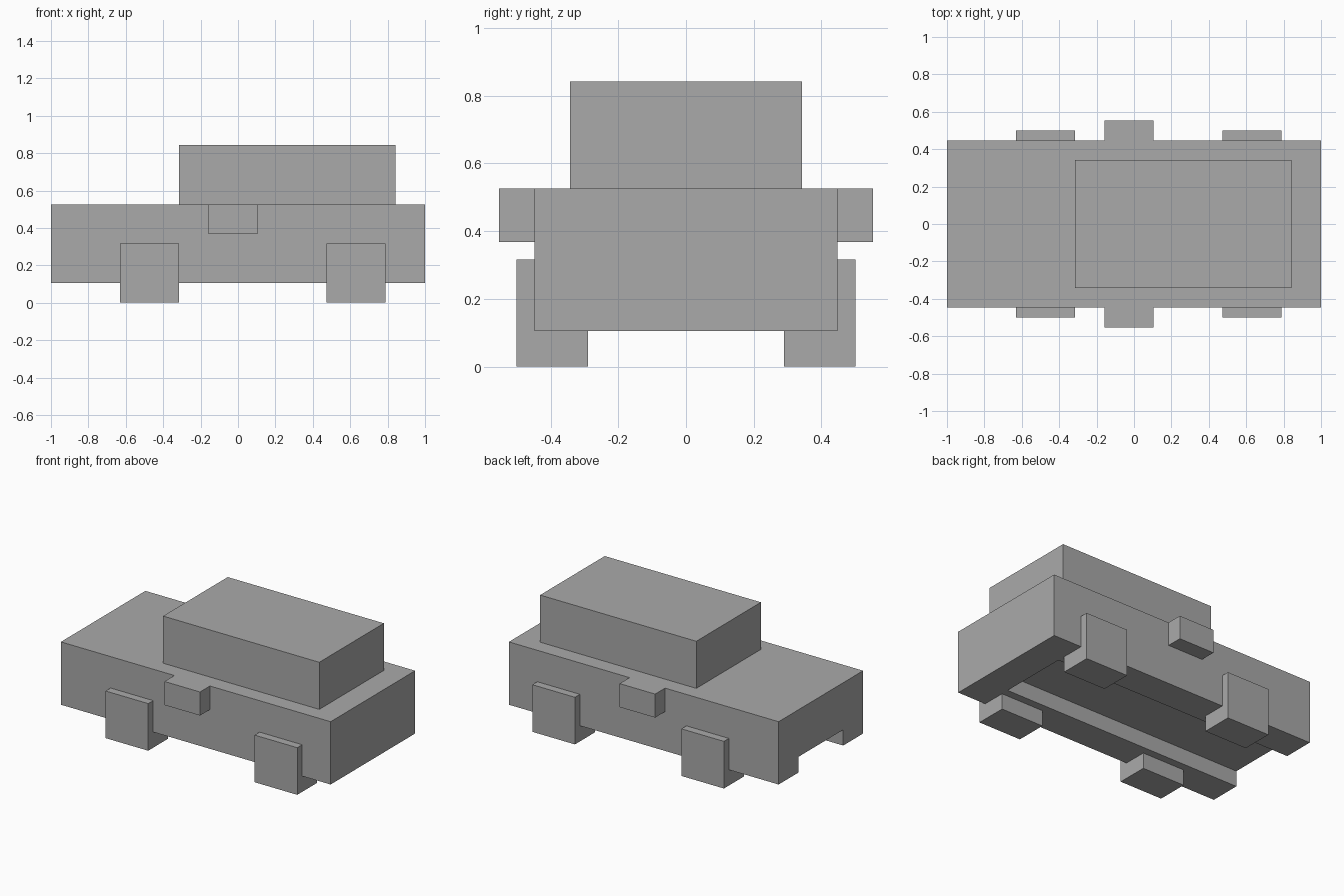
import bpy

U = 1 / 19  # one grid step of the blocky design

cube = bpy.data.objects.get("Cube")
if cube:
    bpy.data.objects.remove(cube, do_unlink=True)

grey = bpy.data.materials.new("plain_grey")
grey.use_nodes = True
colour = (0.4, 0.4, 0.4, 1)
grey.diffuse_color = colour
grey.node_tree.nodes["Principled BSDF"].inputs["Base Color"].default_value = colour


def block(name, x, y, z):
    """Box spanning the given (low, high) ranges in grid steps."""
    spans = (x, y, z)
    bpy.ops.mesh.primitive_cube_add(size=1, location=[sum(s) / 2 * U for s in spans])
    obj = bpy.context.object
    obj.name = name
    obj.scale = [(s[1] - s[0]) * U for s in spans]
    bpy.ops.object.transform_apply(location=False, rotation=False, scale=True)
    obj.data.materials.append(grey)
    return obj


# Body with an underside channel, open at one end
body = block("body", (-19, 19), (-8.5, 8.5), (2, 10))
cutter = block("channel_cutter", (-20, 15), (-4.5, 4.5), (1, 4))
cutter.hide_render = True
cut = body.modifiers.new("channel", 'BOOLEAN')
cut.operation = 'DIFFERENCE'
cut.solver = 'EXACT'
cut.object = cutter
bpy.context.view_layer.objects.active = body
bpy.ops.object.modifier_apply(modifier=cut.name)
bpy.data.objects.remove(cutter, do_unlink=True)

# Cabin
block("cabin", (-6, 16), (-6.5, 6.5), (10, 16))

# Wheels and mirrors on both sides
for side, s in (("front", -1), ("back", 1)):
    wheel_y = sorted((s * 5.5, s * 9.5))
    block(side + "_wheel_a", (-12, -6), wheel_y, (0, 6))
    block(side + "_wheel_b", (9, 15), wheel_y, (0, 6))
    block(side + "_mirror", (-3, 2), sorted((s * 8.5, s * 10.5)), (7, 10))
